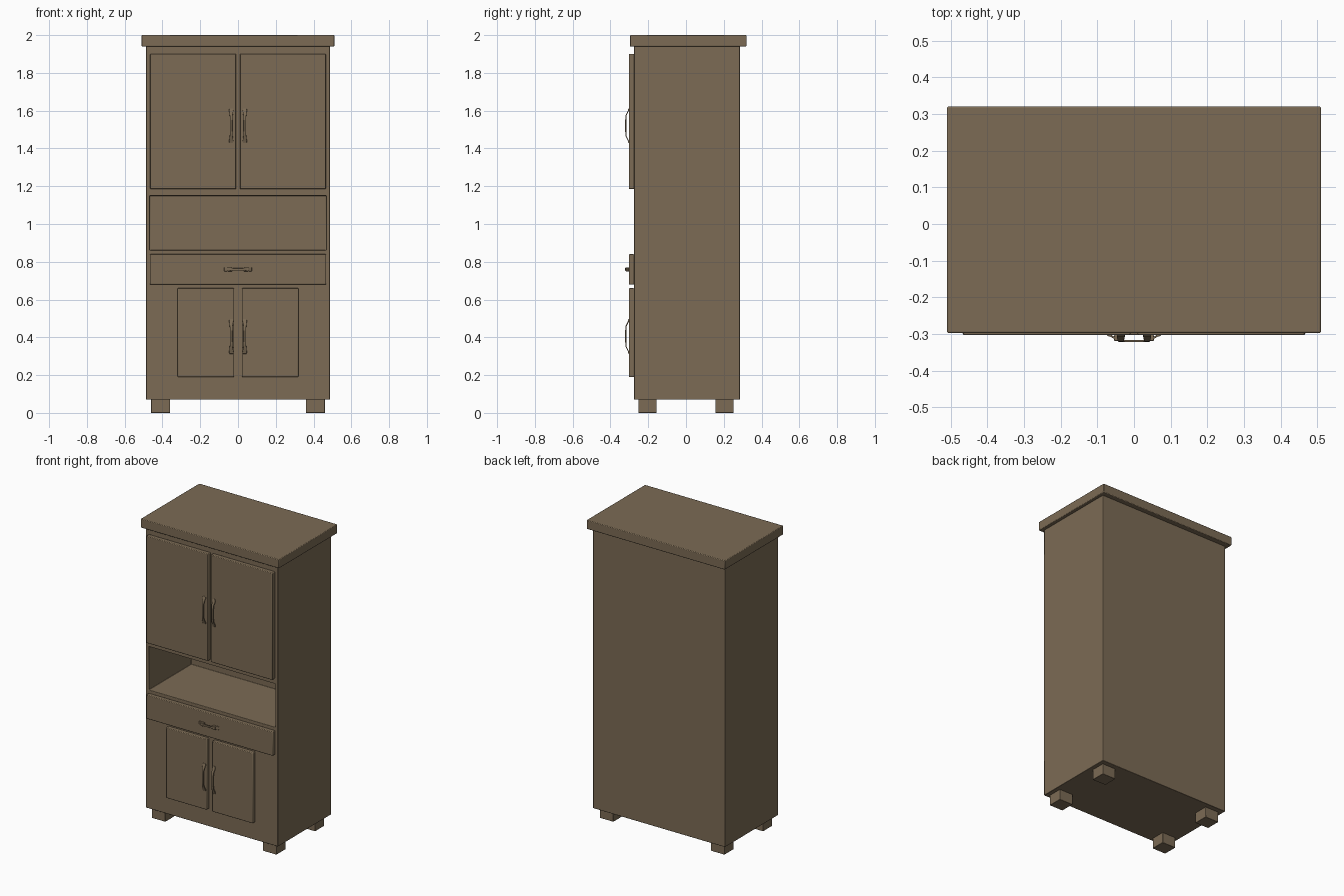
import bpy, bmesh, math
from mathutils import Vector, Matrix

if "Cube" in bpy.data.objects:
    bpy.data.objects.remove(bpy.data.objects["Cube"])

wood = bpy.data.materials.new("brown_wood")
wood.diffuse_color = (0.20, 0.147, 0.09, 1)
wood.use_nodes = True
wood.node_tree.nodes["Principled BSDF"].inputs["Base Color"].default_value = wood.diffuse_color


def finish(name, bm, bevel=0.0):
    bmesh.ops.recalc_face_normals(bm, faces=bm.faces)
    me = bpy.data.meshes.new(name)
    bm.to_mesh(me)
    bm.free()
    me.materials.append(wood)
    ob = bpy.data.objects.new(name, me)
    bpy.context.collection.objects.link(ob)
    if bevel:
        m = ob.modifiers.new("soft_edges", 'BEVEL')
        m.width, m.segments, m.limit_method = bevel, 2, 'ANGLE'
    bpy.ops.object.select_all(action='DESELECT')
    ob.select_set(True)
    bpy.context.view_layer.objects.active = ob
    bpy.ops.object.shade_smooth_by_angle(angle=math.radians(35))
    return ob


def box_bm(x0, x1, y0, y1, z0, z1):
    bm = bmesh.new()
    size = (x1 - x0, y1 - y0, z1 - z0)
    mid = ((x0 + x1) / 2, (y0 + y1) / 2, (z0 + z1) / 2)
    bmesh.ops.create_cube(bm, size=1, matrix=Matrix.Translation(mid) @ Matrix.Diagonal((*size, 1)))
    return bm


def box(name, *b, bevel=0.004):
    return finish(name, box_bm(*b), bevel)


# Carcass with an open niche pushed into its front
bm = box_bm(-0.487, 0.487, -0.275, 0.285, 0.07, 1.945)
bm.normal_update()
front = min(bm.faces, key=lambda f: f.calc_center_median().y)
bmesh.ops.inset_individual(bm, faces=[front], thickness=0.05)
for v in front.verts:
    v.co.x = math.copysign(0.467, v.co.x)
    v.co.z = 1.15 if v.co.z > 1 else 0.86
back = bmesh.ops.extrude_discrete_faces(bm, faces=[front])["faces"][0]
for v in back.verts:
    v.co.y += 0.45
finish("carcass", bm, 0.003)

# Overhanging top board
box("top_board", -0.51, 0.51, -0.297, 0.32, 1.94, 2.0)

# Drawer and feet
box("drawer_front", -0.467, 0.467, -0.303, -0.273, 0.68, 0.84)
for sx in (-1, 1):
    for sy in (-1, 1):
        cx, cy = sx * 0.41, sy * 0.204
        box("foot", cx - 0.05, cx + 0.05, cy - 0.048, cy + 0.048, 0, 0.075, bevel=0.002)


# Bridge handle: distance along, outward offset and half width of each station
STATIONS = [(-1.0, 0.0, .010), (-.86, .003, .011), (-.60, .015, .008), (-.3, .017, .006)]


def handle(name, x, z, half, horizontal=False):
    st = STATIONS + [(-t, o, w) for t, o, w in reversed(STATIONS)]
    bm = bmesh.new()
    rings = []
    for t, o, w in st:
        ring = []
        for s, d in ((-1, -.003), (1, -.003), (1, .003), (-1, .003)):
            a, b = s * w, t * half
            dx, dz = (b, a) if horizontal else (a, b)
            ring.append(bm.verts.new(Vector((x + dx, -0.302 - o - d, z + dz))))
        rings.append(ring)
    for r, q in zip(rings, rings[1:]):
        for i in range(4):
            j = (i + 1) % 4
            bm.faces.new((r[i], r[j], q[j], q[i]))
    bm.faces.new(rings[0])
    bm.faces.new(rings[-1])
    finish(name, bm, 0.001)


# Door pairs with upright handles
for side, s in (("left", -1), ("right", 1)):
    for level, a, b, z0, z1, hz in (("upper", .010, .465, 1.185, 1.90, 1.52),
                                    ("lower", .020, .320, 0.19, 0.66, 0.405)):
        xs = sorted((s * a, s * b))
        box(f"{level}_door_{side}", *xs, -0.303, -0.273, z0, z1)
        handle(f"{level}_handle_{side}", s * 0.036, hz, 0.092)

handle("drawer_handle", 0, 0.76, 0.073, horizontal=True)
# Blocks at the drawer handle ends
for s in (-1, 1):
    box("drawer_handle_block", s * .043 - .011, s * .043 + .011, -0.319, -0.302, 0.749, 0.771, bevel=0.002)
